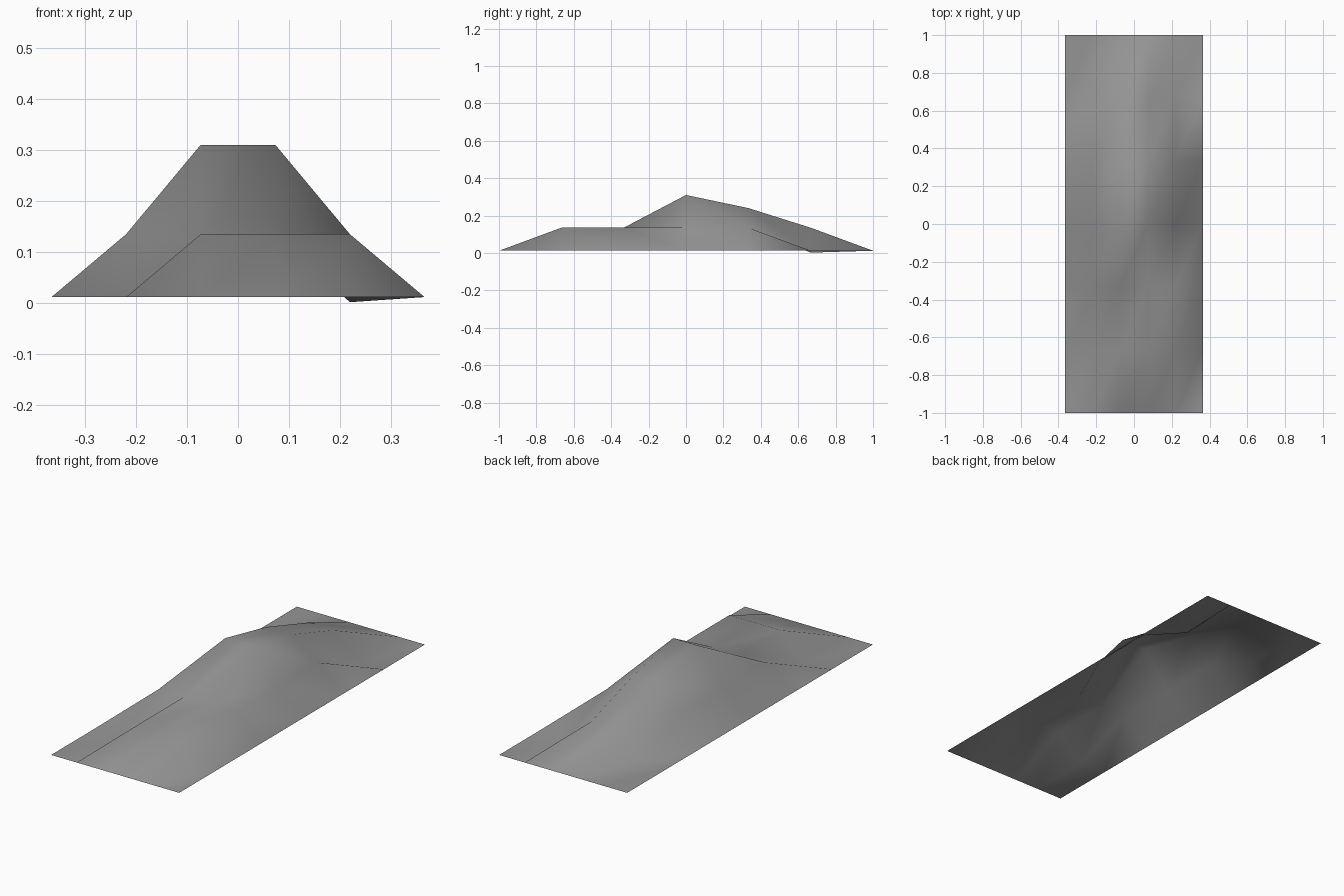
import bpy
import bmesh

cube = bpy.data.objects.get("Cube")
if cube:
    bpy.data.objects.remove(cube)

# Height levels of the terrain
BASE, DIP, LOW, MID, PEAK = 0.012, 0.002, 0.135, 0.24, 0.31
HALF_X, HALF_Y = 0.365, 1.0

# Inner columns from right to left, each listed from front to back
columns = [
    [BASE, LOW, LOW, LOW, BASE],
    [LOW, LOW, PEAK, MID, LOW],
    [LOW, LOW, PEAK, MID, LOW],
    [LOW, LOW, LOW, LOW, DIP],
]
flat = [BASE] * 7
heights = [flat] + [[BASE] + c + [BASE] for c in columns] + [flat]

# Single surface, each cell split along the same diagonal
bm = bmesh.new()
nx, ny = len(heights), len(flat)
grid = [[bm.verts.new((-HALF_X + 2 * HALF_X * i / (nx - 1),
                       -HALF_Y + 2 * HALF_Y * j / (ny - 1),
                       heights[i][j])) for j in range(ny)] for i in range(nx)]
for i in range(nx - 1):
    for j in range(ny - 1):
        a, b = grid[i][j], grid[i + 1][j]
        c, d = grid[i + 1][j + 1], grid[i][j + 1]
        bm.faces.new((a, b, c))
        bm.faces.new((a, c, d))
for face in bm.faces:
    face.smooth = True

mesh = bpy.data.meshes.new("hill_terrain")
bm.to_mesh(mesh)
bm.free()

# Plain grey ground
grey = bpy.data.materials.new("ground_grey")
grey.use_nodes = True
colour = (0.3, 0.3, 0.3, 1.0)
grey.diffuse_color = colour
grey.node_tree.nodes["Principled BSDF"].inputs["Base Color"].default_value = colour
mesh.materials.append(grey)

hill = bpy.data.objects.new("hill_terrain", mesh)
bpy.context.scene.collection.objects.link(hill)
